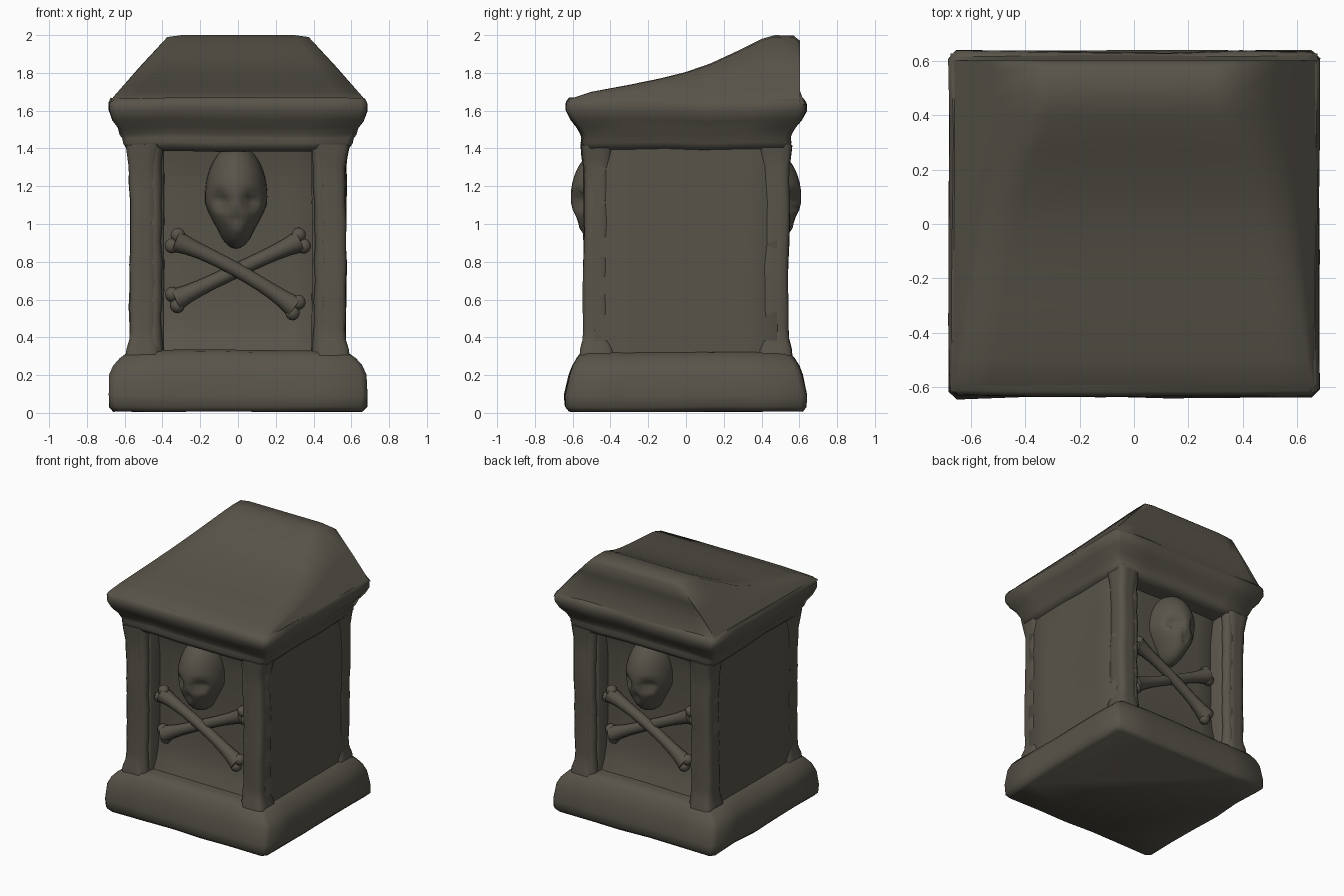
import bpy, bmesh, math
from mathutils import Vector, noise

if "Cube" in bpy.data.objects:
    bpy.data.objects.remove(bpy.data.objects["Cube"])

stone = bpy.data.materials.new("weathered_stone")
stone.diffuse_color = (0.098, 0.088, 0.068, 1)
stone.use_nodes = True
stone.node_tree.nodes["Principled BSDF"].inputs["Base Color"].default_value = stone.diffuse_color


def finish(name, bm, angle=45):
    bmesh.ops.recalc_face_normals(bm, faces=bm.faces[:])
    me = bpy.data.meshes.new(name)
    bm.to_mesh(me)
    bm.free()
    me.materials.append(stone)
    ob = bpy.data.objects.new(name, me)
    bpy.context.collection.objects.link(ob)
    bpy.ops.object.select_all(action='DESELECT')
    ob.select_set(True)
    bpy.context.view_layer.objects.active = ob
    bpy.ops.object.shade_smooth_by_angle(angle=math.radians(angle))
    return ob


def skin(bm, rings):
    """Join closed rings of points with quads and cap both ends."""
    rows = [[bm.verts.new(p) for p in r] for r in rings]
    n = len(rows[0])
    for a, b in zip(rows, rows[1:]):
        for i in range(n):
            bm.faces.new((a[i], a[(i + 1) % n], b[(i + 1) % n], b[i]))
    bm.faces.new(rows[0])
    bm.faces.new(rows[-1])


def worn(p, amp):
    return p + noise.noise_vector(p * 3.1) * amp


def stack(name, levels, cx=0, cy=0, n=6, corner=0.03, amp=0.008, angle=50):
    """Stacked rectangular sections (z, half x, half y) with worn corners."""
    rings = []
    for z, hx, hy in levels:
        ring = []
        cs = [(-hx, -hy), (hx, -hy), (hx, hy), (-hx, hy)]
        for (x0, y0), (x1, y1) in zip(cs, cs[1:] + cs[:1]):
            t0 = corner / math.hypot(x1 - x0, y1 - y0)
            for i in range(n):
                t = t0 + (1 - 2 * t0) * i / (n - 1)
                ring.append(worn(Vector((cx + x0 + (x1 - x0) * t,
                                         cy + y0 + (y1 - y0) * t, z)), amp))
        rings.append(ring)
    bm = bmesh.new()
    skin(bm, rings)
    return finish(name, bm, angle)


def tube(name, pts, radii, n=10, amp=0.0):
    """Round bar along a path lying in a plane of constant y."""
    pts = [Vector(p) for p in pts]
    rings = []
    for i, p in enumerate(pts):
        d = (pts[min(i + 1, len(pts) - 1)] - pts[max(i - 1, 0)]).normalized()
        yv = Vector((0, 1, 0))
        u = d.cross(yv).normalized()
        rings.append([worn(p + (u * math.cos(a) + yv * math.sin(a)) * radii[i], amp)
                      for a in (2 * math.pi * k / n for k in range(n))])
    bm = bmesh.new()
    skin(bm, rings)
    return finish(name, bm, 70)


# plinth
stack("plinth", [(0.005, 0.655, 0.615), (0.03, 0.68, 0.635), (0.09, 0.682, 0.64),
                 (0.2, 0.677, 0.617), (0.25, 0.655, 0.6), (0.29, 0.62, 0.575),
                 (0.32, 0.58, 0.55), (0.33, 0.5, 0.5)], amp=0.012, angle=60)

# body core: its front and back are the hollowed panels
stack("body_core", [(0.28, 0.45, 0.47), (0.33, 0.45, 0.455), (0.4, 0.45, 0.42),
                    (0.5, 0.45, 0.395), (0.65, 0.45, 0.38), (1.2, 0.45, 0.38),
                    (1.35, 0.45, 0.4), (1.46, 0.45, 0.43)], amp=0, corner=0.001)
# smooth side walls
for s, side in ((-1, "left"), (1, "right")):
    stack(side + "_wall", [(0.28 + 0.13 * i, 0.09, 0.49) for i in range(10)],
          cx=s * 0.481, amp=0.004, corner=0.01)

# cornice below the roof
stack("cornice", [(1.385, 0.54, 0.5), (1.40, 0.585, 0.54), (1.43, 0.605, 0.555),
                  (1.455, 0.61, 0.55), (1.475, 0.625, 0.555), (1.51, 0.635, 0.575),
                  (1.55, 0.665, 0.608), (1.6, 0.683, 0.635), (1.64, 0.683, 0.632),
                  (1.665, 0.67, 0.615)], amp=0.012, angle=60)

# sloped roof: ridge near the back, softly hipped at both sides
profile = [(-0.62, 1.65), (-0.59, 1.67), (-0.5, 1.70), (-0.3, 1.737), (-0.14, 1.77),
           (0.0, 1.805), (0.13, 1.85), (0.27, 1.915), (0.4, 1.98), (0.47, 2.0),
           (0.57, 1.997), (0.603, 1.97), (0.595, 1.87), (0.582, 1.76), (0.628, 1.64)]
bm = bmesh.new()
rows = []
for y, h in profile:
    xi = min(0.66, 0.655 - (h - 1.68) / 1.14)
    zi = min(h, 1.66)
    half = [(xi / 3, h), (xi * 0.8, h), (xi, h - (h - zi) * 0.03),
            ((xi + 0.67) / 2, (h + zi) / 2), (0.677, zi - 0.01)]
    pts = [(-x, z) for x, z in reversed(half)] + half
    rows.append([bm.verts.new((x, y, z)) for x, z in pts])
for a, b in zip(rows, rows[1:]):
    for i in range(len(a) - 1):
        bm.faces.new((a[i], a[i + 1], b[i + 1], b[i]))
finish("roof", bm, 75)

# corner posts, each with a worn round moulding beside the panel
for sy, face in ((-1, "front"), (1, "back")):
    for sx, side in ((-1, "left"), (1, "right")):
        tag = face + "_" + side
        lv = [(0.29, 0.09, 0.09), (0.34, 0.085, 0.085), (0.39, 0.072, 0.072)]
        lv += [(0.45 + 0.11 * i, 0.07 + 0.004 * (i % 2), 0.068) for i in range(8)]
        lv += [(1.3, 0.072, 0.072), (1.36, 0.08, 0.08), (1.42, 0.09, 0.085)]
        stack(tag + "_post", lv, cx=sx * 0.5, cy=sy * 0.474, n=4, corner=0.02,
              amp=0.012, angle=70)
        zs = [0.3 + 0.1 * i for i in range(12)]
        rad = [0.052, 0.044] + [0.036, 0.042] * 4 + [0.04, 0.05]
        tube(tag + "_moulding", [(sx * 0.442, sy * 0.503, z) for z in zs], rad, amp=0.012)


# skull relief: sphere narrowed to a jaw, with pushed-in eyes and nose
def skull(name, sy):
    bm = bmesh.new()
    bmesh.ops.create_uvsphere(bm, u_segments=32, v_segments=24, radius=1)
    for v in bm.verts:
        x, y, z = v.co
        k = 1.0 if z > -0.15 else 1 - 0.25 * min(1, (-0.15 - z) / 0.5)
        px, pz = x * 0.165 * k, 1.145 + z * 0.275
        py = y * 0.22
        if y < 0:
            for ex, ez, rx, rz, dep in ((-0.08, 1.12, 0.045, 0.04, 0.06),
                                        (0.08, 1.12, 0.045, 0.04, 0.06),
                                        (0, 1.03, 0.025, 0.035, 0.03)):
                q = ((px - ex) / rx) ** 2 + ((pz - ez) / rz) ** 2
                py += dep * math.exp(-q * q)
        v.co = (-sy * (px - 0.01), -sy * (py - 0.39), pz)
    finish(name, bm, 60)


# one crossed bone: curved shaft with two knobs at each end
def bone(name, sy, start, mid, end, depth):
    pts, rad = [], []
    for i in range(11):
        t = i / 10
        p = [(1 - t) ** 2 * a + 2 * t * (1 - t) * b + t * t * c
             for a, b, c in zip(start, mid, end)]
        pts.append((-sy * p[0], sy * depth, p[1]))
        rad.append(0.038 + 0.022 * abs(2 * t - 1) ** 4)
    tube(name, pts, rad)
    d = (Vector(end) - Vector(start)).normalized()
    nrm = Vector((-d.y, d.x))
    bm = bmesh.new()
    for e, o in ((Vector(start), -1), (Vector(end), 1)):
        for s in (-1, 1):
            c = e + d * o * 0.005 + nrm * s * 0.032
            r = bmesh.ops.create_uvsphere(bm, u_segments=10, v_segments=8, radius=0.04)
            bmesh.ops.translate(bm, verts=r["verts"], vec=(-sy * c.x, sy * depth, c.y))
    finish(name + "_knobs", bm, 60)


for sy, face in ((-1, "front"), (1, "back")):
    skull(face + "_skull", sy)
    bone(face + "_rising_bone", sy, (-0.33, 0.60), (0.0, 0.76), (0.33, 0.91), 0.405)
    bone(face + "_falling_bone", sy, (-0.33, 0.91), (0.0, 0.78), (0.30, 0.56), 0.435)
